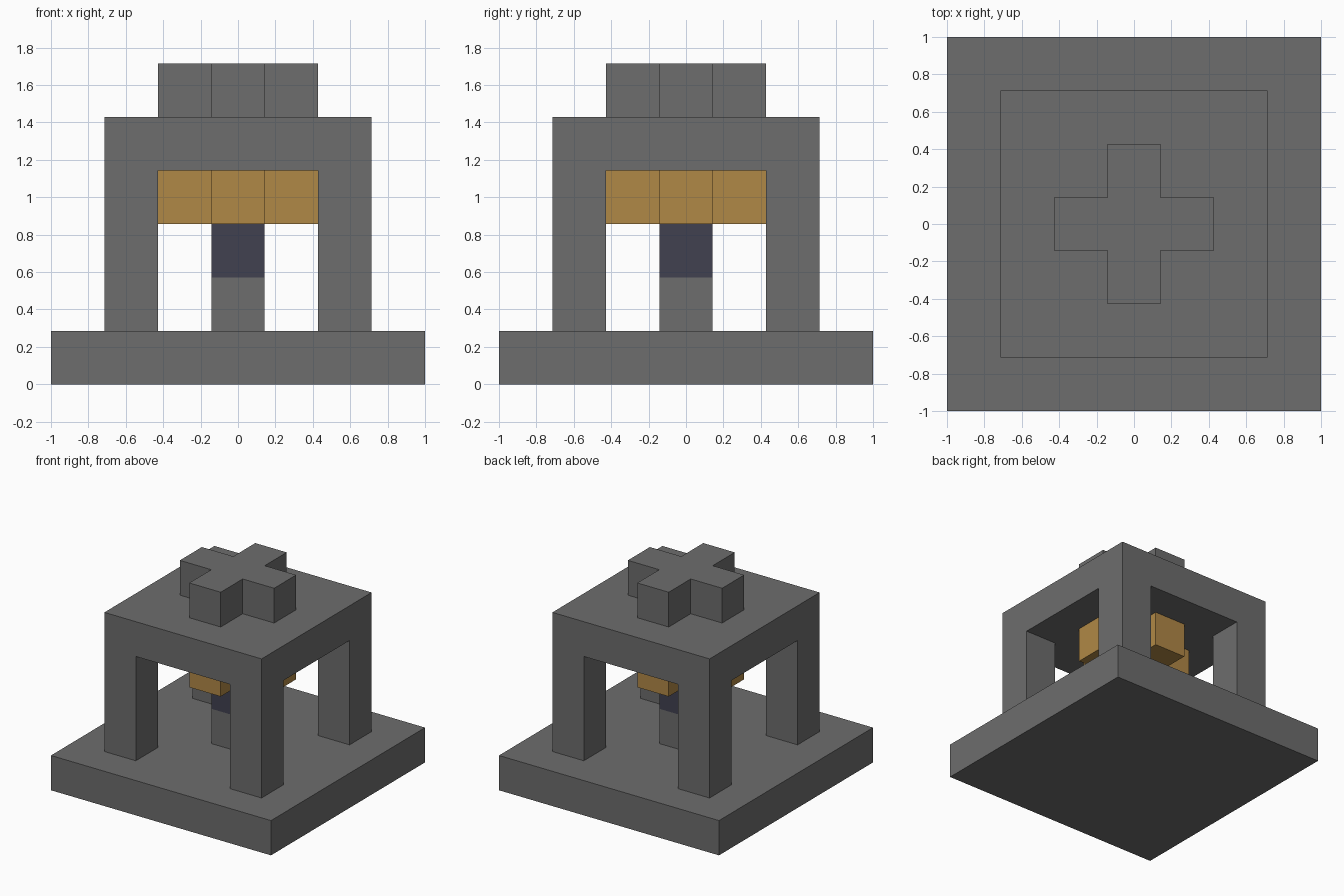
import bpy
import bmesh

cube = bpy.data.objects.get("Cube")
if cube:
    bpy.data.objects.remove(cube, do_unlink=True)

U = 2 / 7          # one block
H = U / 2          # half a block


def make_material(name, rgb):
    mat = bpy.data.materials.new(name)
    mat.use_nodes = True
    color = (*rgb, 1)
    mat.diffuse_color = color
    mat.node_tree.nodes["Principled BSDF"].inputs["Base Color"].default_value = color
    return mat


stone = make_material("grey stone", (0.153, 0.153, 0.153))
gold = make_material("dull gold", (0.434, 0.246, 0.061))
slate = make_material("dark slate", (0.053, 0.052, 0.08))


def finish(name, bm, mat):
    bmesh.ops.recalc_face_normals(bm, faces=bm.faces[:])
    mesh = bpy.data.meshes.new(name)
    bm.to_mesh(mesh)
    bm.free()
    mesh.materials.append(mat)
    obj = bpy.data.objects.new(name, mesh)
    bpy.context.collection.objects.link(obj)
    return obj


def raise_faces(bm, faces, dz):
    """Extrude faces vertically, leaving no face behind inside the solid."""
    new = bmesh.ops.extrude_face_region(bm, geom=faces)["geom"]
    verts = [g for g in new if isinstance(g, bmesh.types.BMVert)]
    bmesh.ops.translate(bm, verts=verts, vec=(0, 0, dz))


def prism(name, outline, level, mat):
    """A plan outline one block high, standing on the given block level."""
    bm = bmesh.new()
    bottom = bm.faces.new([bm.verts.new((x, y, level * U)) for x, y in outline])
    top = bottom.copy()
    raise_faces(bm, [top], U)
    bmesh.ops.remove_doubles(bm, verts=bm.verts[:], dist=1e-5)
    return finish(name, bm, mat)


def square(half):
    return [(-half, -half), (half, -half), (half, half), (-half, half)]


def cross(inner, outer):
    quarter = [(outer, -inner), (outer, inner), (inner, inner)]
    points = []
    for _ in range(4):
        points += quarter
        quarter = [(-y, x) for x, y in quarter]
    return points


# Base slab and the post with its lamp, all stacked in the middle
prism("base_slab", square(7 * H), 0, stone)
prism("centre_post", square(H), 1, stone)
prism("dark_core", square(H), 2, slate)
prism("gold_cross", cross(H, 3 * H), 3, gold)
prism("roof_cross", cross(H, 3 * H), 5, stone)

# Canopy: roof slab with four corner legs drawn down from its underside
bm = bmesh.new()
lines = [-5 * H, -3 * H, 3 * H, 5 * H]
grid = [[bm.verts.new((x, y, 4 * U)) for x in lines] for y in lines]
cells = [bm.faces.new((grid[j][i], grid[j][i + 1], grid[j + 1][i + 1], grid[j + 1][i]))
         for j in range(3) for i in range(3)]
tops = [face.copy() for face in cells]
bmesh.ops.remove_doubles(bm, verts=[v for f in tops for v in f.verts], dist=1e-5)
tops = [f for f in bm.faces if f not in cells]
raise_faces(bm, tops, U)
bmesh.ops.remove_doubles(bm, verts=bm.verts[:], dist=1e-5)
corners = [f for f in bm.faces
           if abs(f.calc_center_median().z - 4 * U) < 1e-4
           and min(abs(c) for c in f.calc_center_median().xy) > 3 * H]
raise_faces(bm, corners, -3 * U)
bmesh.ops.dissolve_limit(bm, angle_limit=0.01, verts=bm.verts[:], edges=bm.edges[:])
finish("canopy", bm, stone)
